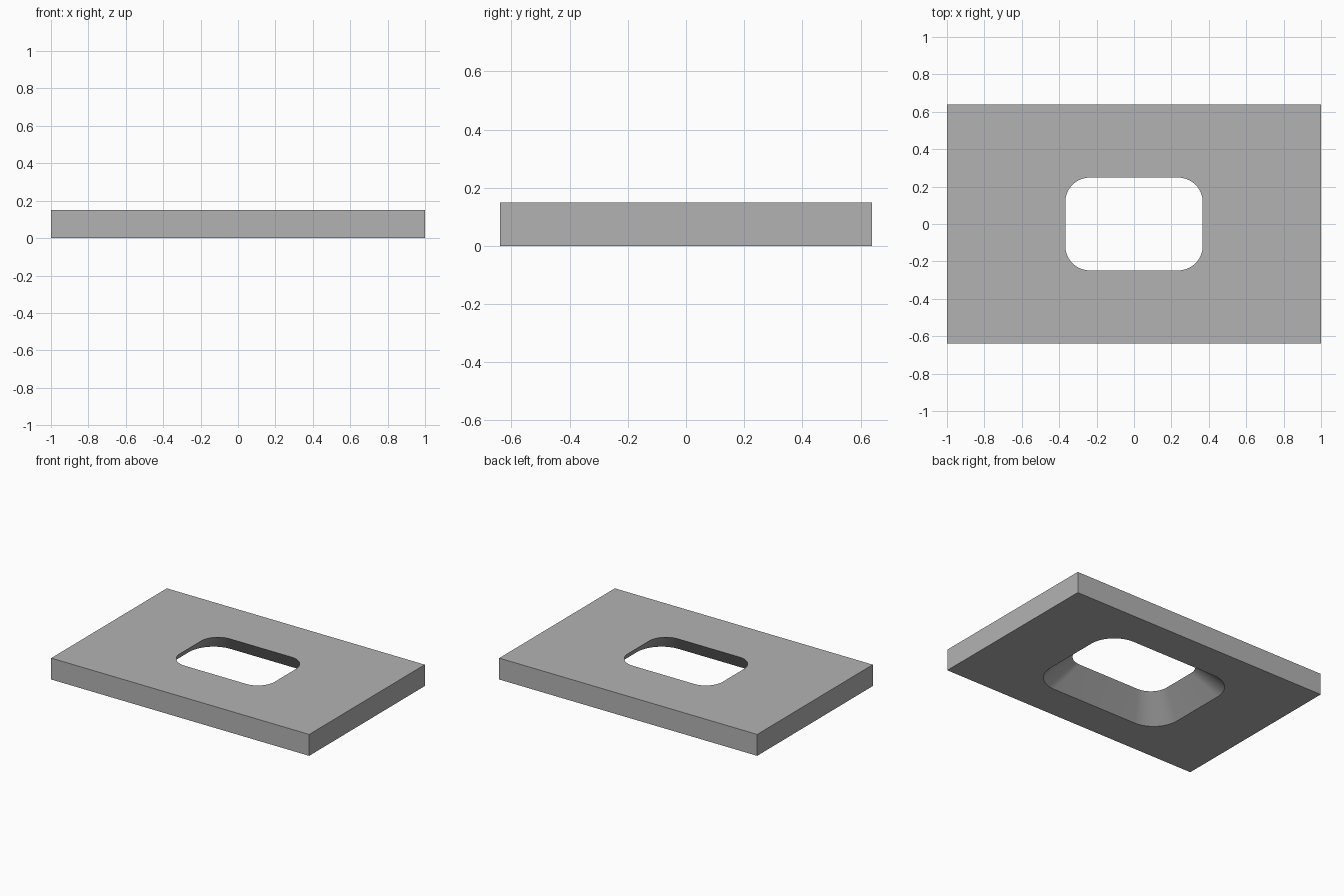
import bpy
import bmesh
from math import sin, cos, pi, radians

if "Cube" in bpy.data.objects:
    bpy.data.objects.remove(bpy.data.objects["Cube"], do_unlink=True)

WIDTH, DEPTH, HEIGHT = 2.0, 1.28, 0.15
CORNER_STEPS = 16

grey = bpy.data.materials.new("plain grey")
grey.use_nodes = True
colour = (0.45, 0.45, 0.45, 1)
grey.diffuse_color = colour
grey.node_tree.nodes["Principled BSDF"].inputs["Base Color"].default_value = colour


def rounded_loop(bm, a, b, r, z):
    """Ring of vertices around a rounded rectangle with half sizes a and b."""
    ring = []
    for quarter, (sx, sy) in enumerate([(1, 1), (-1, 1), (-1, -1), (1, -1)]):
        for i in range(CORNER_STEPS + 1):
            t = (quarter + i / CORNER_STEPS) * pi / 2
            ring.append(bm.verts.new((sx * (a - r) + r * cos(t),
                                      sy * (b - r) + r * sin(t), z)))
    return ring


def outer_loop(bm, z):
    x, y = WIDTH / 2, DEPTH / 2
    return [bm.verts.new((sx * x, sy * y, z))
            for sx, sy in [(1, 1), (-1, 1), (-1, -1), (1, -1)]]


def wall(bm, low, high):
    n = len(low)
    for i in range(n):
        j = (i + 1) % n
        bm.faces.new((low[i], low[j], high[j], high[i]))


def flat_frame(bm, outer, inner):
    """Flat face between the plate outline and the opening."""
    n = CORNER_STEPS + 1
    for q in range(4):
        arc = inner[q * n:(q + 1) * n]
        for p, s in zip(arc, arc[1:]):
            bm.faces.new((outer[q], p, s))
        k = (q + 1) % 4
        bm.faces.new((outer[q], arc[-1], inner[k * n], outer[k]))


# Plate with an opening that flares out towards the underside
bm = bmesh.new()
outer_low, outer_high = outer_loop(bm, 0), outer_loop(bm, HEIGHT)
hole_low = rounded_loop(bm, 0.52, 0.39, 0.19, 0)
hole_high = rounded_loop(bm, 0.367, 0.248, 0.13, HEIGHT)
wall(bm, outer_low, outer_high)
wall(bm, hole_low, hole_high)
flat_frame(bm, outer_low, hole_low)
flat_frame(bm, outer_high, hole_high)
bmesh.ops.recalc_face_normals(bm, faces=bm.faces)

mesh = bpy.data.meshes.new("plate")
bm.to_mesh(mesh)
bm.free()
mesh.materials.append(grey)
plate = bpy.data.objects.new("plate", mesh)
bpy.context.collection.objects.link(plate)

# Smooth rounded corners, crisp edges
bpy.ops.object.select_all(action='DESELECT')
plate.select_set(True)
bpy.context.view_layer.objects.active = plate
bpy.ops.object.shade_smooth_by_angle(angle=radians(30))
